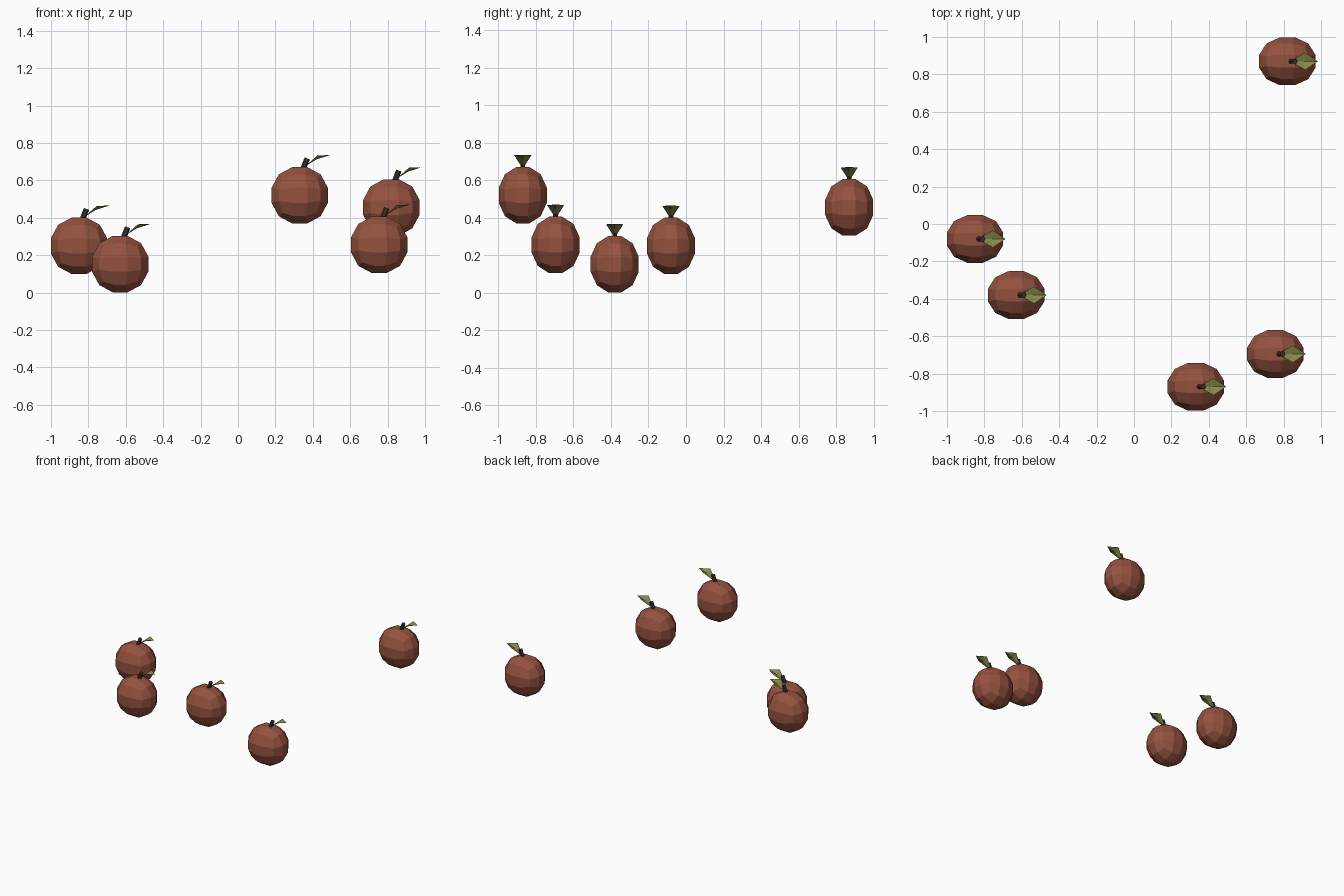
import bpy, bmesh, math
from mathutils import Vector, Matrix

old = bpy.data.objects.get("Cube")
if old:
    bpy.data.objects.remove(old, do_unlink=True)


def material(name, rgb):
    m = bpy.data.materials.new(name)
    m.use_nodes = True
    m.diffuse_color = (*rgb, 1)
    m.node_tree.nodes["Principled BSDF"].inputs["Base Color"].default_value = (*rgb, 1)
    return m


SKIN = material("red brown skin", (0.30, 0.085, 0.05))
STEM = material("dark brown stem", (0.045, 0.032, 0.024))
LEAF = material("olive leaf", (0.24, 0.25, 0.07))


def mesh_from(bm, name, mat):
    mesh = bpy.data.meshes.new(name)
    bmesh.ops.recalc_face_normals(bm, faces=bm.faces)
    bm.to_mesh(mesh)
    bm.free()
    mesh.materials.append(mat)
    return mesh


# Faceted fruit body: a divided cube rounded into an oval ball
def fruit_mesh(radii):
    bm = bmesh.new()
    bmesh.ops.create_cube(bm, size=2)
    bmesh.ops.subdivide_edges(bm, edges=bm.edges[:], cuts=2, use_grid_fill=True)
    for v in bm.verts:
        n = Vector([math.tan(c * math.pi / 4) for c in v.co]).normalized()
        v.co = Vector([a * r for a, r in zip(n, radii)])
    return mesh_from(bm, "fruit", SKIN)


# Short leaning stem
def stem_mesh(start, end, radius):
    bm = bmesh.new()
    a, b = Vector(start), Vector(end)
    turn = (b - a).to_track_quat("Z", "Y").to_matrix().to_4x4()
    bmesh.ops.create_cone(bm, cap_ends=True, segments=6, radius1=radius,
                          radius2=radius, depth=(b - a).length,
                          matrix=Matrix.Translation((a + b) / 2) @ turn)
    return mesh_from(bm, "stem", STEM)


# Leaf folded along its midrib, mirrored about y
def leaf_mesh():
    bm = bmesh.new()
    rib = [bm.verts.new(p) for p in ((0.03, 0, 0.155), (0.09, 0, 0.192), (0.163, 0, 0.215))]
    for side in (-1, 1):
        base = bm.verts.new((0.035, side * 0.012, 0.16))
        wide = bm.verts.new((0.095, side * 0.046, 0.213))
        bm.faces.new((rib[0], base, wide, rib[1]))
        bm.faces.new((rib[1], wide, rib[2]))
    mesh = mesh_from(bm, "leaf", LEAF)
    if mesh.polygons[0].normal.z < 0:
        mesh.flip_normals()
    return mesh


parts = {
    "fruit": fruit_mesh((0.161, 0.137, 0.161)),
    "stem": stem_mesh((0.012, 0, 0.125), (0.04, 0, 0.197), 0.015),
    "leaf": leaf_mesh(),
}

# Five hanging fruits
centres = [
    (-0.85, -0.08, 0.25),
    (-0.63, -0.38, 0.152),
    (0.33, -0.87, 0.52),
    (0.755, -0.695, 0.255),
    (0.82, 0.87, 0.455),
]
for i, centre in enumerate(centres, 1):
    for name, mesh in parts.items():
        ob = bpy.data.objects.new(f"{name}_{i}", mesh)
        ob.location = centre
        bpy.context.collection.objects.link(ob)
